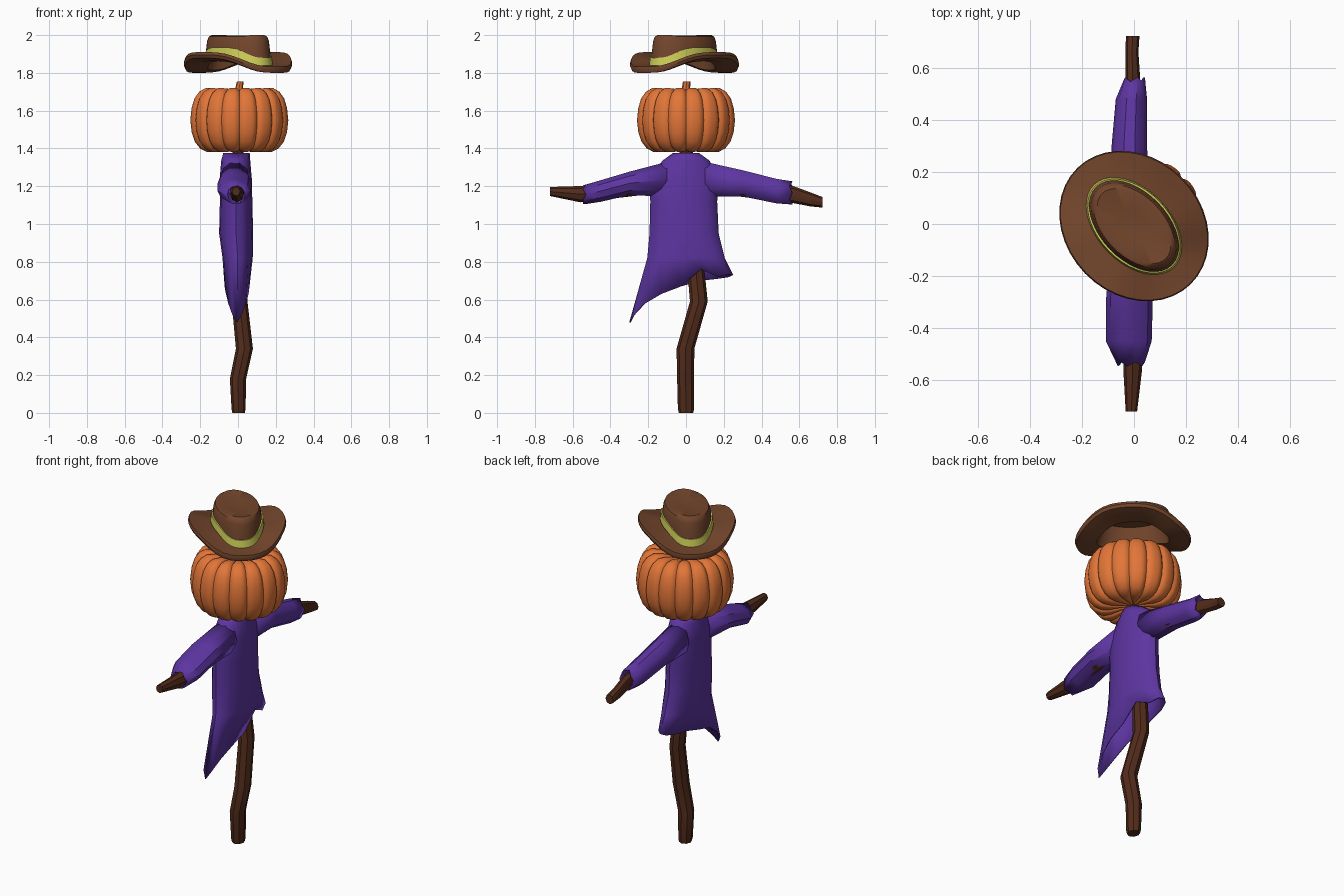
import bpy, bmesh, math
from mathutils import Vector

TAU = 2 * math.pi


def material(name, rgb):
    m = bpy.data.materials.new(name)
    m.diffuse_color = (*rgb, 1)
    return m


WOOD = material("wood", (0.085, 0.025, 0.011))
CLOTH = material("cloth", (0.11, 0.036, 0.36))
ORANGE = material("orange", (0.76, 0.18, 0.04))
FELT = material("felt", (0.17, 0.06, 0.025))
YELLOW = material("yellow", (0.62, 0.62, 0.1))


def loft(name, rings, mat, caps=True, loop=False, thick=0, angle=35):
    """Skin a list of equal-length vertex rings."""
    bm = bmesh.new()
    vs = [[bm.verts.new(p) for p in r] for r in rings]
    n = len(vs[0])
    pairs = list(zip(vs, vs[1:])) + ([(vs[-1], vs[0])] if loop else [])
    for a, b in pairs:
        for i in range(n):
            j = (i + 1) % n
            bm.faces.new((a[i], a[j], b[j], b[i]))
    if caps and not loop:
        for r in (vs[0], vs[-1]):
            c = bm.verts.new(sum((v.co for v in r), Vector()) / n)
            for i in range(n):
                bm.faces.new((r[i], r[(i + 1) % n], c))
    bmesh.ops.recalc_face_normals(bm, faces=bm.faces)
    me = bpy.data.meshes.new(name)
    bm.to_mesh(me)
    bm.free()
    me.materials.append(mat)
    ob = bpy.data.objects.new(name, me)
    bpy.context.collection.objects.link(ob)
    if thick:
        s = ob.modifiers.new("thickness", "SOLIDIFY")
        s.thickness = thick
    bpy.ops.object.select_all(action='DESELECT')
    ob.select_set(True)
    bpy.context.view_layer.objects.active = ob
    bpy.ops.object.shade_smooth_by_angle(angle=math.radians(angle))
    return ob


def flat_ring(z, cx, hx, cy, hy, n):
    return [(cx + hx * math.cos(TAU * i / n), cy + hy * math.sin(TAU * i / n), z) for i in range(n)]


def side_ring(y, cx, hx, cz, hz, n, jag=0):
    return [(cx + hx * math.cos(TAU * i / n), y + jag * (-1) ** i, cz + hz * math.sin(TAU * i / n))
            for i in range(n)]


# crooked post
post = [(0, 0.003, 0.033, 0, 0.038), (0.02, 0.003, 0.037, 0, 0.043), (0.18, 0, 0.043, -0.002, 0.045),
        (0.34, 0.034, 0.045, -0.003, 0.047), (0.59, 0.008, 0.042, 0.068, 0.047),
        (0.78, 0.0, 0.04, 0.05, 0.045), (1.1, 0, 0.035, 0.01, 0.04), (1.4, 0, 0.03, 0, 0.035)]
loft("post", [flat_ring(*p, 8) for p in post], WOOD)

# crossbar with stick hands
bar = [(-0.72, -0.01, 0.022, 1.172, 0.024), (-0.56, -0.005, 0.036, 1.158, 0.043),
       (0, 0, 0.035, 1.22, 0.04), (0.57, -0.005, 0.028, 1.155, 0.045),
       (0.66, -0.008, 0.025, 1.13, 0.037), (0.722, -0.005, 0.026, 1.115, 0.028)]
loft("crossbar", [side_ring(*b, 8) for b in bar], WOOD)

# ragged coat body with uneven hem
body = [(1.375, -0.008, 0.07, 0, 0.07), (1.335, -0.012, 0.077, 0, 0.125),
        (1.24, -0.012, 0.085, -0.01, 0.185), (1.12, -0.01, 0.086, -0.012, 0.177),
        (0.95, -0.01, 0.09, -0.01, 0.183), (0.82, -0.002, 0.08, 0, 0.205)]
hem_z = [.67, .76, .72, .735, .73, .72, .71, .70, .67, .64, .58, .52, .48, .52, .58, .63]
hem = [(x, y, z) for (x, y, _), z in zip(flat_ring(0, -0.005, 0.066, -0.025, 0.275, 16), hem_z)]
loft("coat_body", [flat_ring(*b, 16) for b in body] + [hem], CLOTH, caps=False, thick=0.008)

# sleeves
left = [(-0.1, -0.015, 0.078, 1.237, 0.097), (-0.3, -0.018, 0.09, 1.215, 0.065),
        (-0.45, -0.02, 0.088, 1.175, 0.06), (-0.538, -0.01, 0.052, 1.155, 0.052)]
right = [(0.1, -0.015, 0.075, 1.237, 0.097), (0.3, -0.018, 0.068, 1.215, 0.073),
         (0.48, -0.01, 0.06, 1.174, 0.068), (0.555, 0.0, 0.042, 1.165, 0.064)]
for name, rows in (("left_sleeve", left), ("right_sleeve", right)):
    loft(name, [side_ring(*r, 10, 0.008 if k == 3 else 0) for k, r in enumerate(rows)],
         CLOTH, caps=False, thick=0.008)

# ribbed pumpkin head
profile = [(.025, 1.69), (.08, 1.70), (.13, 1.717), (.18, 1.72), (.215, 1.70), (.24, 1.665), (.255, 1.615),
           (.262, 1.55), (.255, 1.485), (.238, 1.435), (.21, 1.4), (.175, 1.382), (.13, 1.38),
           (.07, 1.392), (.025, 1.4)]
RIBS, SEG = 16, 8


def pumpkin_ring(r, z):
    ring = []
    for i in range(RIBS * SEG):
        t = TAU * i / (RIBS * SEG)
        groove = (1 - abs(math.sin(RIBS * t / 2))) ** 2
        k = r * (1 - 0.06 * groove)
        dz = -0.012 * groove * (1 if z > 1.55 else -1) * abs(z - 1.55) / 0.17
        ring.append((0.007 + k * math.cos(t), k * math.sin(t), z + dz))
    return ring


loft("pumpkin_head", [pumpkin_ring(*p) for p in profile], ORANGE, angle=50)
stem = [(1.68, 0.0, 0.03, 0, 0.032), (1.72, 0.006, 0.02, 0, 0.022), (1.755, 0.012, 0.018, 0.004, 0.02)]
loft("pumpkin_stem", [flat_ring(*s, 8) for s in stem], ORANGE)

# hat: rings run along a diagonal axis, brim low at its ends and lifted at its sides
AX = math.radians(-46)


def hat_ring(a, b, z_low, z_high, n=40):
    ring = []
    for i in range(n):
        t = TAU * i / n
        u, v = a * math.cos(t), b * math.sin(t)
        s = math.sin(t) ** 2
        s = s * s * (3 - 2 * s)
        ring.append((u * math.cos(AX) - v * math.sin(AX), -0.008 + u * math.sin(AX) + v * math.cos(AX),
                     z_low + (z_high - z_low) * s))
    return ring


hat = [(.08, .05, 1.95, 1.95), (.16, .09, 1.95, 1.95), (.195, .12, 1.815, 1.862), (.26, .19, 1.802, 1.862),
       (.305, .255, 1.80, 1.878), (.312, .262, 1.815, 1.895), (.308, .257, 1.833, 1.91),
       (.255, .19, 1.835, 1.89), (.215, .135, 1.838, 1.882), (.205, .128, 1.91, 1.94),
       (.199, .123, 1.965, 1.975), (.19, .115, 1.99, 1.993), (.175, .1, 2.0, 1.997), (.08, .04, 1.985, 1.983)]
loft("hat", [hat_ring(*h) for h in hat], FELT, angle=40)

# hat band
band = [(.2, .122, 1.838, 1.892), (.221, .141, 1.838, 1.892), (.214, .136, 1.88, 1.935), (.198, .12, 1.88, 1.935)]
loft("hat_band", [hat_ring(*b) for b in band], YELLOW, loop=True)
